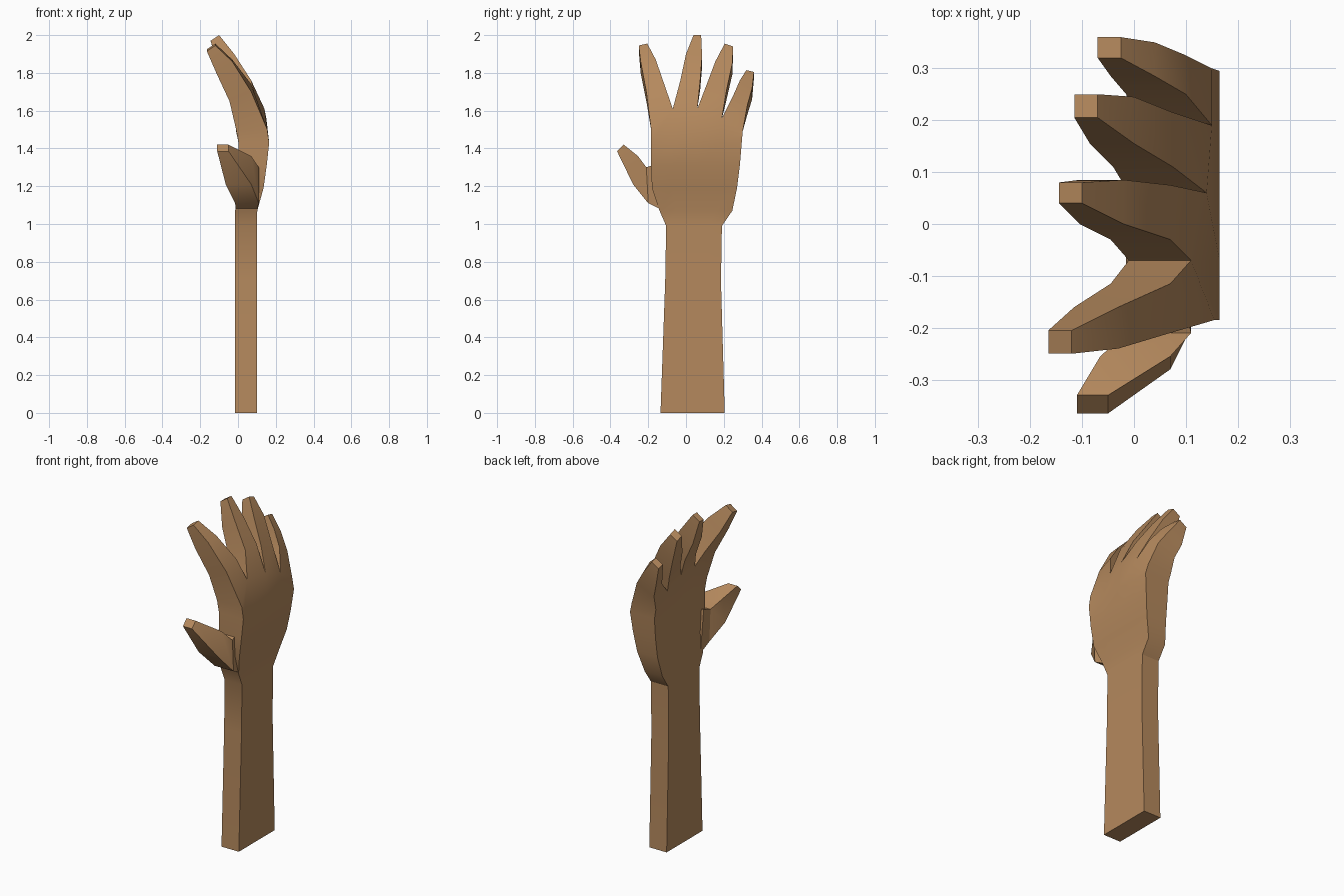
import bpy, bmesh, math
from mathutils import Vector

if "Cube" in bpy.data.objects:
    bpy.data.objects.remove(bpy.data.objects["Cube"])

skin = bpy.data.materials.new("tan_skin")
skin.diffuse_color = (0.46, 0.25, 0.11, 1)
skin.use_nodes = True
skin.node_tree.nodes["Principled BSDF"].inputs["Base Color"].default_value = skin.diffuse_color


def make_object(name, bm):
    bmesh.ops.remove_doubles(bm, verts=bm.verts, dist=0.0005)
    bmesh.ops.recalc_face_normals(bm, faces=bm.faces)
    mesh = bpy.data.meshes.new(name)
    bm.to_mesh(mesh)
    bm.free()
    mesh.materials.append(skin)
    ob = bpy.data.objects.new(name, mesh)
    bpy.context.collection.objects.link(ob)
    bpy.ops.object.select_all(action='DESELECT')
    ob.select_set(True)
    bpy.context.view_layer.objects.active = ob
    bpy.ops.object.shade_smooth_by_angle(angle=math.radians(32))
    return ob


def loft(bm, rings, cap_start=False, cap_end=False):
    """Skin a list of equal-length point loops."""
    loops = [[bm.verts.new(p) for p in r] for r in rings]
    n = len(rings[0])
    for a, b in zip(loops, loops[1:]):
        for i in range(n):
            j = (i + 1) % n
            bm.faces.new((a[i], a[j], b[j], b[i]))
    if cap_start:
        bm.faces.new(loops[0])
    if cap_end:
        bm.faces.new(loops[-1])


bm = bmesh.new()

# Finger roots along the knuckles: y, z, back x
roots = [(-.185, 1.50, .155), (-.07, 1.61, .11), (.06, 1.61, .14),
         (.19, 1.56, .15), (.30, 1.49, .15)]
PALM_X = -.01
span = roots[-1][0] - roots[0][0]
fractions = [(r[0] - roots[0][0]) / span for r in roots]

# Forearm and palm rows: z, left y, right y, back x, palm x
rows = [(0, -.135, .205, .10, -.015), (.70, -.11, .185, .10, -.015),
        (.99, -.105, .19, .10, -.015), (1.07, -.14, .245, .102, -.015),
        (1.19, -.18, .27, .135, .0), (1.31, -.185, .285, .152, .003),
        (1.43, -.185, .295, .165, .003)]
rings = []
for z, y0, y1, xb, xp in rows:
    ys = [y0 + (y1 - y0) * f for f in fractions]
    rings.append([(xb, y, z) for y in ys] + [(xp, y, z) for y in reversed(ys)])
rings.append([(x, y, z) for y, z, x in roots]
             + [(PALM_X, y, z) for y, z, x in reversed(roots)])
loft(bm, rings, cap_start=True)

# Fingers: back edge at three stations as left y, z, right y, z, back x
fingers = [
    [(-.21, 1.70, -.115, 1.74, .07), (-.24, 1.86, -.16, 1.87, -.03), (-.25, 1.945, -.205, 1.955, -.12)],
    [(-.03, 1.76, .075, 1.76, .07), (.0, 1.90, .085, 1.89, -.02), (.04, 2.0, .08, 2.0, -.10)],
    [(.11, 1.74, .215, 1.71, .075), (.155, 1.86, .245, 1.85, .0), (.205, 1.955, .25, 1.94, -.07)],
    [(.25, 1.68, .325, 1.63, .10), (.285, 1.76, .35, 1.72, .04), (.32, 1.815, .36, 1.805, -.025)],
]
depth = [(-.115, -.05), (-.085, -.06), (-.045, -.03)]  # back to palm side: x, z
for i, stations in enumerate(fingers):
    (ya, za, xa), (yb, zb, xb) = roots[i], roots[i + 1]
    rings = [[(xa, ya, za), (xb, yb, zb), (PALM_X, yb, zb), (PALM_X, ya, za)]]
    for (y0, z0, y1, z1, x), (dx, dz) in zip(stations, depth):
        rings.append([(x, y0, z0), (x, y1, z1),
                      (x + dx, y1, z1 + dz), (x + dx, y0, z0 + dz)])
    loft(bm, rings, cap_end=True)
make_object("forearm_palm_fingers", bm)

# Thumb: lower y, z, upper y, z, back x, palm x
thumb = [(-.12, 1.07, -.15, 1.32, .098, -.012), (-.20, 1.11, -.21, 1.30, .11, -.015),
         (-.28, 1.21, -.255, 1.36, .07, -.065), (-.365, 1.385, -.33, 1.42, -.05, -.11)]
bm = bmesh.new()
loft(bm, [[(xb, y0, z0), (xb, y1, z1), (xp, y1, z1), (xp, y0, z0)]
          for y0, z0, y1, z1, xb, xp in thumb], True, True)
make_object("thumb", bm)
